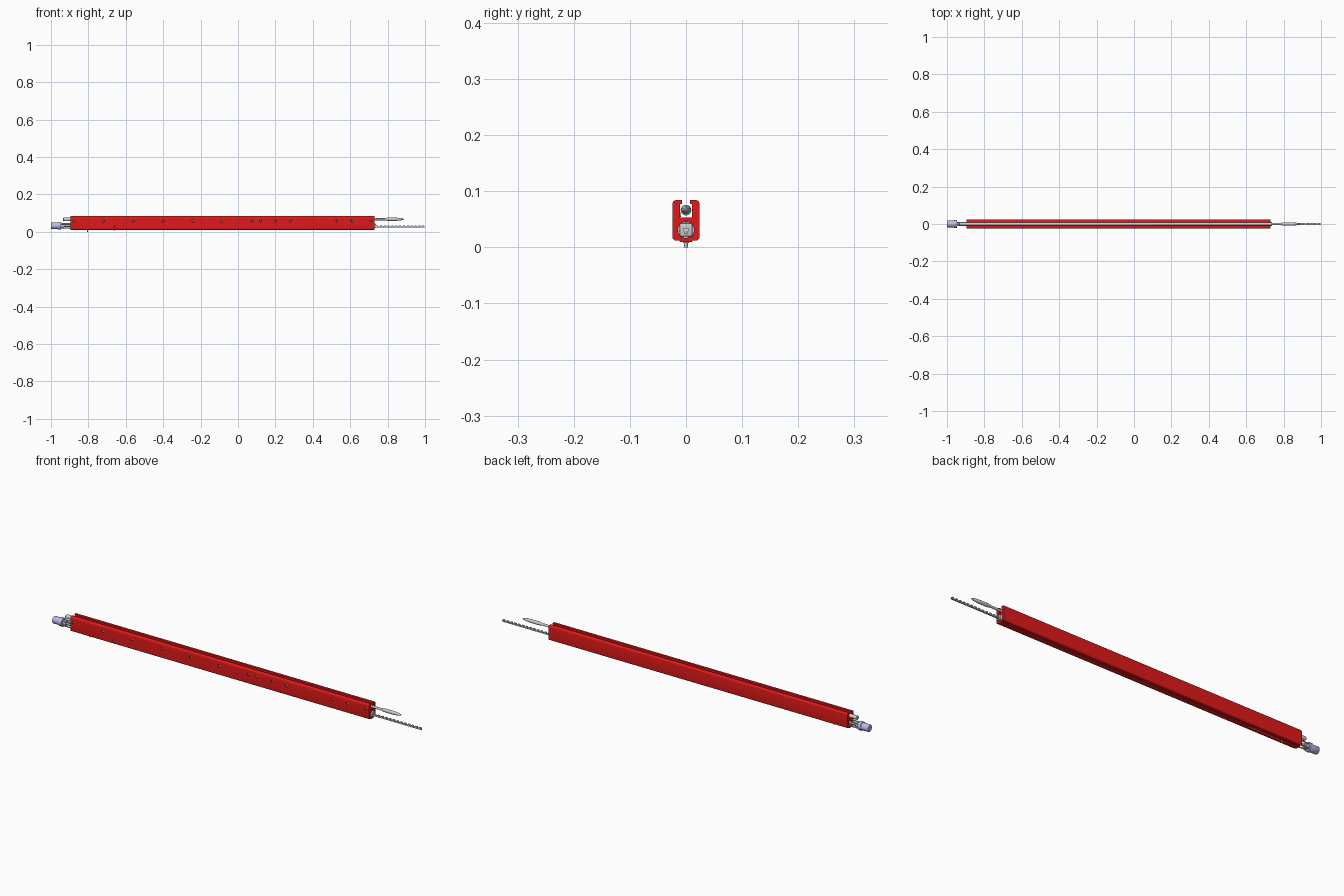
import bpy, bmesh, math
from mathutils import Matrix, Vector

if "Cube" in bpy.data.objects:
    bpy.data.objects.remove(bpy.data.objects["Cube"])


def material(name, rgb):
    m = bpy.data.materials.new(name)
    m.diffuse_color = (*rgb, 1)
    m.use_nodes = True
    m.node_tree.nodes["Principled BSDF"].inputs["Base Color"].default_value = m.diffuse_color
    return m


RED = material("red_paint", (0.75, 0.01, 0.01))
LAVENDER = material("lavender_plastic", (0.5, 0.5, 0.8))


def finish(bm, name, mat=None, smooth=True):
    bmesh.ops.recalc_face_normals(bm, faces=bm.faces)
    me = bpy.data.meshes.new(name)
    bm.to_mesh(me)
    bm.free()
    ob = bpy.data.objects.new(name, me)
    bpy.context.collection.objects.link(ob)
    if mat:
        me.materials.append(mat)
    if smooth:
        bpy.ops.object.select_all(action='DESELECT')
        ob.select_set(True)
        bpy.context.view_layer.objects.active = ob
        bpy.ops.object.shade_smooth_by_angle(angle=math.radians(35))
    return ob


def prism(bm, pts, offset, span):
    """Extrude a closed polygon of 3D points along span."""
    f = bm.faces.new([bm.verts.new(Vector(p) + Vector(offset)) for p in pts])
    r = bmesh.ops.extrude_face_region(bm, geom=[f])
    moved = [v for v in r['geom'] if isinstance(v, bmesh.types.BMVert)]
    bmesh.ops.translate(bm, verts=moved, vec=span)


def lathe(name, pts, z, y=0, mat=None, seg=24):
    """Revolve (x, radius) points round a line along x."""
    bm = bmesh.new()
    rings = [[bm.verts.new((x, y + r * math.cos(2 * math.pi * i / seg),
                            z + r * math.sin(2 * math.pi * i / seg)))
              for i in range(seg)] for x, r in pts]
    for a, b in zip(rings, rings[1:]):
        for i in range(seg):
            j = (i + 1) % seg
            bm.faces.new((a[i], a[j], b[j], b[i]))
    bm.faces.new(rings[0])
    bm.faces.new(rings[-1])
    return finish(bm, name, mat)


def cylinder(bm, centre, r, depth, axis, seg=16):
    rot = Matrix.Rotation(math.pi / 2, 4, 'X' if axis == 'Y' else 'Y') if axis != 'Z' else Matrix()
    bmesh.ops.create_cone(bm, cap_ends=True, segments=seg, radius1=r, radius2=r,
                          depth=depth, matrix=Matrix.Translation(centre) @ rot)


def box(bm, lo, hi):
    c = [(a + b) / 2 for a, b in zip(lo, hi)]
    s = [b - a for a, b in zip(lo, hi)]
    bmesh.ops.create_cube(bm, size=1, matrix=Matrix.Translation(c) @ Matrix.Diagonal((*s, 1)))


# Red body: rounded section with a keyhole channel open at the top
X0, X1 = -0.895, 0.73
half = [(0.011, 0.053), (0.011, 0.077), (0.0075, 0.077), (0.0075, 0.084)]
for cy, cz, start in ((0.018, 0.078, 90), (0.018, 0.018, 0)):
    for k in range(5):
        a = math.radians(start - k * 22.5)
        half.append((cy + 0.006 * math.cos(a), cz + 0.006 * math.sin(a)))
half += [(0.012, 0.012), (0.010, 0.009)]
section = [(0, y, z) for y, z in half] + [(0, -y, z) for y, z in reversed(half)]
bm = bmesh.new()
prism(bm, section, (X0, 0, 0), (X1 - X0, 0, 0))
body = finish(bm, "body_housing", RED)

# Cutters: lower bore, screw holes in the front, slot underneath
HOLES = [-0.88, -0.72, -0.56, -0.40, -0.24, -0.085, 0.075, 0.12, 0.20, 0.28, 0.53, 0.61, 0.71]
bore_cut = bmesh.new()
cylinder(bore_cut, ((X0 + X1) / 2, 0, 0.031), 0.0145, 2, 'X', 24)
hole_cut = bmesh.new()
for x in HOLES:
    cylinder(hole_cut, (x, -0.02, 0.058), 0.006, 0.024, 'Y')
cylinder(hole_cut, (-0.66, -0.025, 0.025), 0.006, 0.02, 'Y')
slot_cut = bmesh.new()
box(slot_cut, (-0.83, -0.006, -0.01), (-0.62, 0.006, 0.025))
for cut_bm in (bore_cut, hole_cut, slot_cut):
    cutter = finish(cut_bm, "cutter", smooth=False)
    mod = body.modifiers.new("cut", 'BOOLEAN')
    mod.object, mod.solver, mod.operation = cutter, 'EXACT', 'DIFFERENCE'
    bpy.context.view_layer.objects.active = body
    bpy.ops.object.modifier_apply(modifier=mod.name)
    bpy.data.objects.remove(cutter)

# Screws sunk into the front holes
bm = bmesh.new()
for x in HOLES:
    cylinder(bm, (x, -0.015, 0.058), 0.004, 0.012, 'Y', 12)
finish(bm, "front_screws")

# Upper push rod with a pointed head
lathe("upper_tube", [(-0.935, 0.007), (-0.932, 0.0095), (0.1, 0.0095)], 0.066)
lathe("upper_rod", [(0.1, 0.0075), (0.735, 0.0075), (0.735, 0.0055), (0.785, 0.0055)], 0.067)
lathe("rod_head", [(0.775, 0.004), (0.79, 0.007), (0.80, 0.0085), (0.845, 0.0085),
                   (0.87, 0.0065), (0.885, 0.0035), (0.887, 0.001)], 0.067)

# Lower guide tube and end bushing
lathe("lower_tube", [(-0.89, 0.012), (0.70, 0.012)], 0.031)
bm = bmesh.new()
box(bm, (0.70, -0.0115, 0.019), (0.738, 0.0115, 0.043))
bmesh.ops.bevel(bm, geom=bm.edges[:], offset=0.0025, segments=2, affect='EDGES', profile=0.5)
finish(bm, "end_bushing")

# Toothed rack sticking out of the bushing
bm = bmesh.new()
box(bm, (0.72, -0.003, 0.024), (0.998, 0.003, 0.029))
for i in range(13):
    x = 0.744 + i * 0.0205
    tooth = [(-0.007, 0, 0.028), (0.007, 0, 0.028), (0.005, 0, 0.034), (-0.005, 0, 0.034)]
    prism(bm, tooth, (x, -0.0045, 0), (0, 0.009, 0))
finish(bm, "toothed_rack", smooth=False)

# Rear connector with flange, tie rods and shaft
lathe("rear_connector", [(-1.0, 0.0155), (-0.997, 0.0175), (-0.962, 0.0175), (-0.962, 0.021),
                         (-0.947, 0.021), (-0.947, 0.012), (-0.93, 0.012)], 0.032, mat=LAVENDER, seg=32)
lathe("rear_shaft", [(-0.93, 0.006), (-0.885, 0.006)], 0.032)
for side in (-1, 1):
    for z in (0.021, 0.043):
        lathe("tie_rod", [(-0.95, 0.003), (-0.88, 0.003)], z, side * 0.009, seg=12)

# Pins underneath, the longest reaching the ground
bm = bmesh.new()
cylinder(bm, (-0.805, 0, 0.0125), 0.0035, 0.025, 'Z')
cylinder(bm, (-0.66, 0, 0.0165), 0.005, 0.017, 'Z')
cylinder(bm, (-0.66, -0.016, 0.025), 0.004, 0.017, 'Y')
finish(bm, "lower_pins")
